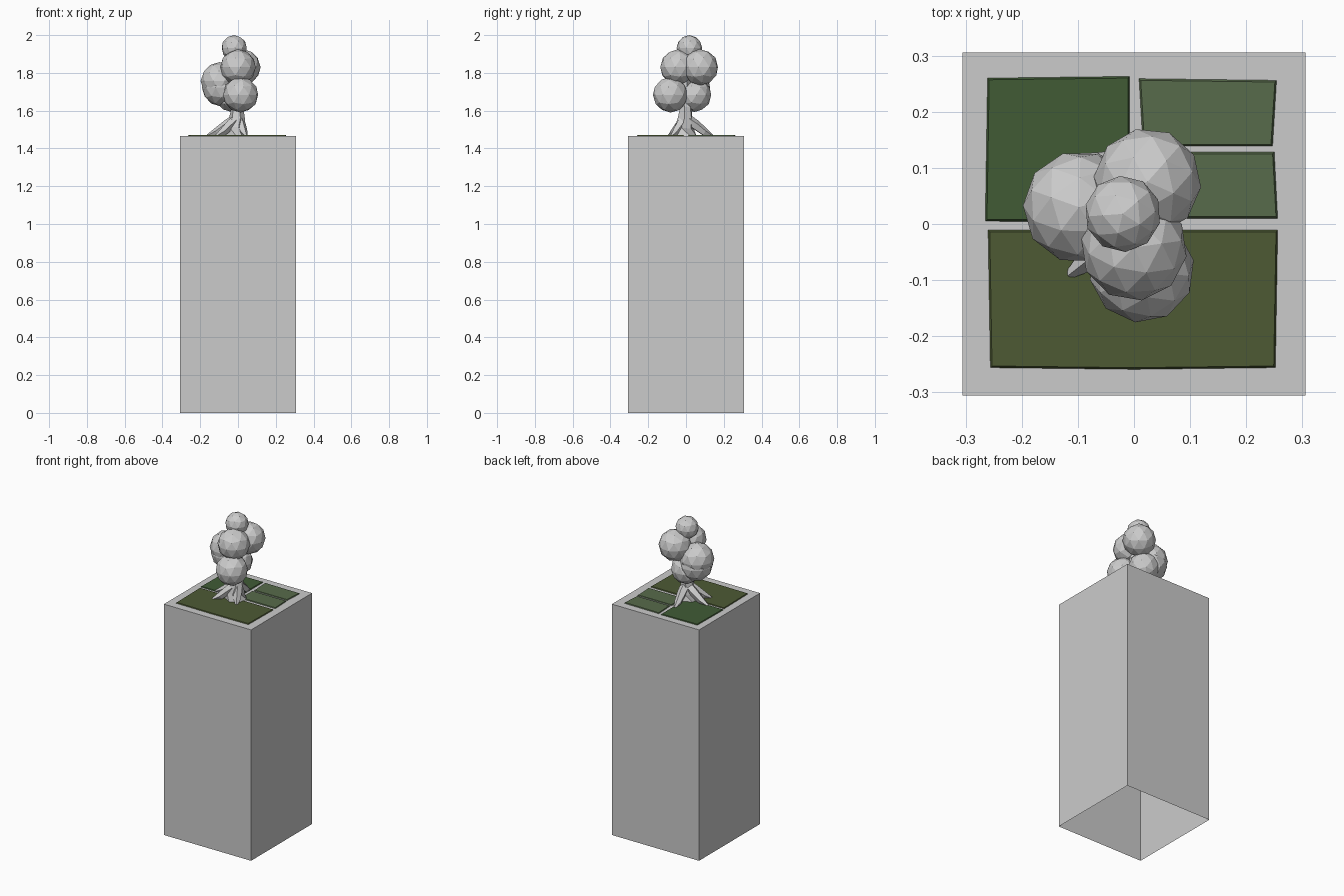
import bpy, bmesh
from mathutils import Vector

if "Cube" in bpy.data.objects:
    bpy.data.objects.remove(bpy.data.objects["Cube"])

TOP = 1.466   # height of the plinth top
HALF = 0.306  # half width of the plinth


def add_mesh(name, bm, color=None):
    bmesh.ops.recalc_face_normals(bm, faces=bm.faces)
    me = bpy.data.meshes.new(name)
    bm.to_mesh(me)
    bm.free()
    ob = bpy.data.objects.new(name, me)
    bpy.context.collection.objects.link(ob)
    if color:
        mat = bpy.data.materials.new(name + "_colour")
        mat.diffuse_color = (*color, 1)
        mat.use_nodes = True
        mat.node_tree.nodes["Principled BSDF"].inputs["Base Color"].default_value = mat.diffuse_color
        me.materials.append(mat)
    return ob


def slab(name, outline, color, height=0.005, inset=0.003):
    """Thin plate whose top edge is drawn in slightly."""
    bm = bmesh.new()
    c = sum((Vector(p) for p in outline), Vector((0, 0))) / len(outline)
    low = [bm.verts.new((x, y, TOP)) for x, y in outline]
    high = []
    for x, y in outline:
        dx = inset if x < c.x else -inset
        dy = inset if y < c.y else -inset
        high.append(bm.verts.new((x + dx, y + dy, TOP + height)))
    n = len(outline)
    bm.faces.new(high)
    for i in range(n):
        j = (i + 1) % n
        bm.faces.new((low[i], low[j], high[j], high[i]))
    bm.faces.new(low[::-1])
    return add_mesh(name, bm, color)


def limb(name, path, radii, sides=6):
    """Faceted tube lofted along a short path."""
    bm = bmesh.new()
    pts = [Vector(p) for p in path]
    rings = []
    for i, (p, r) in enumerate(zip(pts, radii)):
        d = pts[min(i + 1, len(pts) - 1)] - pts[max(i - 1, 0)]
        rot = d.to_track_quat('Z', 'Y').to_matrix().to_4x4()
        rot.translation = p
        ret = bmesh.ops.create_circle(bm, segments=sides, radius=r, matrix=rot)
        rings.append(ret["verts"])
    for a, b in zip(rings, rings[1:]):
        for k in range(sides):
            m = (k + 1) % sides
            bm.faces.new((a[k], a[m], b[m], b[k]))
    bm.faces.new(rings[0])
    bm.faces.new(rings[-1])
    # flatten anything that would sink through the plinth top
    for v in bm.verts:
        v.co.z = max(v.co.z, TOP)
    return add_mesh(name, bm)


# Tall plinth, open underneath
bm = bmesh.new()
bmesh.ops.create_cube(bm, size=1)
for v in bm.verts:
    v.co = (v.co.x * 2 * HALF, v.co.y * 2 * HALF, (v.co.z + 0.5) * TOP)
bottom = [f for f in bm.faces if all(v.co.z < 0.01 for v in f.verts)]
bmesh.ops.delete(bm, geom=bottom, context='FACES_ONLY')
add_mesh("plinth", bm)

# Four green lawn plates
slab("lawn_back_left",
     [(-0.265, 0.005), (-0.008, 0.004), (-0.008, 0.263), (-0.261, 0.260)],
     (0.052, 0.105, 0.036))
slab("lawn_front",
     [(-0.256, -0.256), (0.0, -0.259), (0.252, -0.256), (0.256, -0.011),
      (-0.260, -0.011)],
     (0.075, 0.102, 0.034))
slab("lawn_back_right",
     [(0.016, 0.139), (0.247, 0.139), (0.254, 0.256), (0.009, 0.259)],
     (0.095, 0.145, 0.070))
slab("lawn_middle_right",
     [(0.009, 0.010), (0.256, 0.010), (0.250, 0.128), (0.012, 0.128)],
     (0.095, 0.145, 0.070))

# Trunk, flared at the foot
limb("trunk",
     [(-0.01, -0.01, TOP), (-0.01, -0.01, 1.51), (-0.005, -0.005, 1.56),
      (-0.003, 0.0, 1.62), (0.0, 0.0, 1.78)],
     [0.065, 0.052, 0.042, 0.032, 0.03])

# Spreading roots
root_tips = [(-0.115, -0.09), (-0.162, 0.01), (-0.02, 0.14), (0.042, -0.075)]
for i, (x, y) in enumerate(root_tips, 1):
    limb(f"root_{i}",
         [(0.0, -0.005, 1.56), (x * 0.35, y * 0.35, 1.525),
          (x * 0.7, y * 0.7, 1.487), (x, y, TOP)],
         [0.03, 0.028, 0.022, 0.008], sides=5)

# Foliage balls: x, y, z, radius
foliage = [
    (-0.020, 0.018, 1.932, 0.068),
    (0.000, -0.042, 1.830, 0.095),
    (0.024, 0.075, 1.830, 0.096),
    (-0.098, 0.030, 1.757, 0.100),
    (-0.092, 0.032, 1.722, 0.099),
    (-0.035, 0.045, 1.683, 0.090),
    (0.014, -0.082, 1.684, 0.094),
]
for i, (x, y, z, r) in enumerate(foliage, 1):
    bpy.ops.mesh.primitive_ico_sphere_add(subdivisions=2, radius=r,
                                          location=(x, y, z),
                                          rotation=(0, 0, i * 0.7))
    bpy.context.object.name = f"foliage_{i}"
